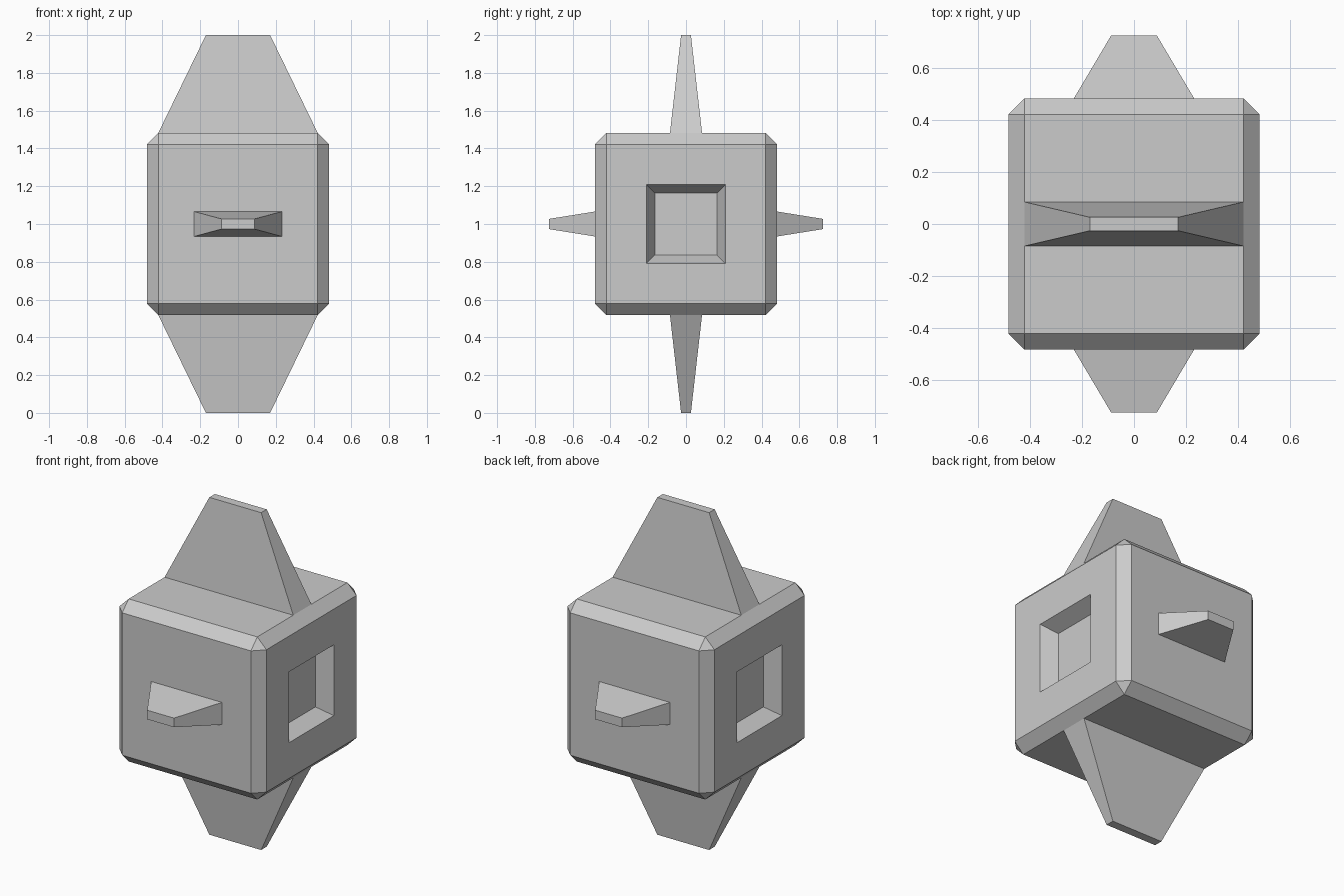
import bpy, bmesh
from mathutils import Matrix, Vector
from math import pi

if "Cube" in bpy.data.objects:
    bpy.data.objects.remove(bpy.data.objects["Cube"])

HALF = 0.482      # half size of the cube body
CENTRE = Vector((0, 0, 1))


def finish(name, bm):
    mesh = bpy.data.meshes.new(name)
    bm.to_mesh(mesh)
    bm.free()
    obj = bpy.data.objects.new(name, mesh)
    obj.location = CENTRE
    bpy.context.collection.objects.link(obj)
    return obj


def fin(name, base, tip, height, rotation):
    """Tapered blade growing from a body face, open where it meets the body."""
    bm = bmesh.new()
    rings = []
    for (hx, hy), z in ((base, HALF), (tip, height)):
        rings.append([bm.verts.new((sx * hx, sy * hy, z))
                      for sx, sy in ((-1, -1), (1, -1), (1, 1), (-1, 1))])
    low, high = rings
    for i in range(4):
        j = (i + 1) % 4
        bm.faces.new((low[i], low[j], high[j], high[i]))
    bm.faces.new(high)
    bm.transform(rotation)
    return finish(name, bm)


# Chamfered cube body
bm = bmesh.new()
bmesh.ops.create_cube(bm, size=2 * HALF)
bmesh.ops.bevel(bm, geom=bm.edges[:], offset=0.06, offset_type='OFFSET',
                segments=1, profile=0.5, affect='EDGES')
bm.normal_update()

# Square sloped recess in each side face
for side in (-1, 1):
    face = next(f for f in bm.faces if f.normal.x * side > 0.99)
    bmesh.ops.inset_region(bm, faces=[face], thickness=0.212, use_even_offset=True)
    bmesh.ops.inset_region(bm, faces=[face], thickness=0.045, use_even_offset=True)
    bmesh.ops.translate(bm, verts=face.verts[:], vec=(-0.09 * side, 0, 0))
finish("body", bm)

# Large fins above and below, small fins front and back
for name, angle in (("top_fin", 0), ("bottom_fin", pi)):
    fin(name, (0.422, 0.085), (0.17, 0.026), 1.0, Matrix.Rotation(angle, 4, 'X'))
for name, angle in (("front_fin", pi / 2), ("back_fin", -pi / 2)):
    fin(name, (0.232, 0.066), (0.088, 0.027), 0.725, Matrix.Rotation(angle, 4, 'X'))
